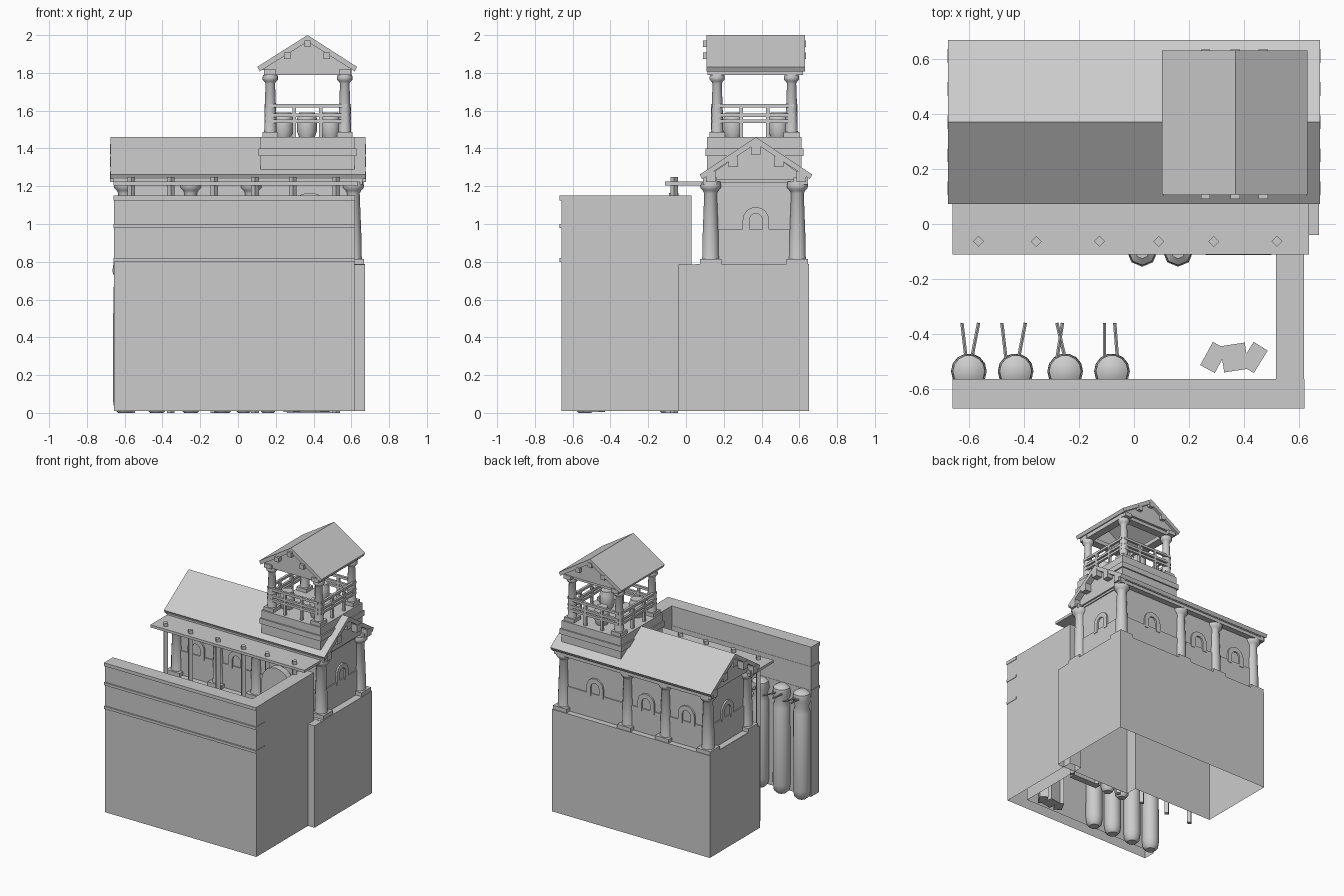
import bpy, bmesh, math
from mathutils import Vector, Matrix

if "Cube" in bpy.data.objects:
    bpy.data.objects.remove(bpy.data.objects["Cube"])


def mesh_object(name, bm, smooth=False):
    bmesh.ops.recalc_face_normals(bm, faces=bm.faces)
    me = bpy.data.meshes.new(name)
    bm.to_mesh(me)
    bm.free()
    ob = bpy.data.objects.new(name, me)
    bpy.context.collection.objects.link(ob)
    if smooth:
        bpy.context.view_layer.objects.active = ob
        ob.select_set(True)
        bpy.ops.object.shade_smooth_by_angle(angle=math.radians(40))
        ob.select_set(False)
    return ob


def box(name, x0, x1, y0, y1, z0, z1, rot=0):
    bm = bmesh.new()
    m = (Matrix.Translation(((x0 + x1) / 2, (y0 + y1) / 2, (z0 + z1) / 2))
         @ Matrix.Rotation(rot, 4, 'Z') @ Matrix.Diagonal((x1 - x0, y1 - y0, z1 - z0, 1)))
    bmesh.ops.create_cube(bm, size=1, matrix=m)
    return mesh_object(name, bm)


def prism(name, pts, vec, open_start=False):
    """Extrude a closed outline of 3D points along vec."""
    bm = bmesh.new()
    a = [bm.verts.new(p) for p in pts]
    b = [bm.verts.new(Vector(p) + Vector(vec)) for p in pts]
    n = len(pts)
    for i in range(n):
        bm.faces.new((a[i], a[(i + 1) % n], b[(i + 1) % n], b[i]))
    if not open_start:
        bm.faces.new(a)
    bm.faces.new(b)
    return mesh_object(name, bm)


def lathe(name, x, y, profile, sides=14):
    bm = bmesh.new()
    rings = []
    for r, z in profile:
        rings.append([bm.verts.new((x + r * math.cos(2 * math.pi * i / sides),
                                    y + r * math.sin(2 * math.pi * i / sides), z)) for i in range(sides)])
    for a, b in zip(rings, rings[1:]):
        for i in range(sides):
            j = (i + 1) % sides
            bm.faces.new((a[i], a[j], b[j], b[i]))
    bm.faces.new(rings[0])
    bm.faces.new(rings[-1])
    return mesh_object(name, bm, True)


def rod(name, p, q, r, sides=6):
    p, q = Vector(p), Vector(q)
    bm = bmesh.new()
    m = Matrix.Translation((p + q) / 2) @ (q - p).to_track_quat('Z', 'Y').to_matrix().to_4x4()
    bmesh.ops.create_cone(bm, cap_ends=True, segments=sides, radius1=r, radius2=r, depth=(q - p).length, matrix=m)
    return mesh_object(name, bm)


def column(name, x, y, z0, z1, r):
    h = z1 - z0
    box(name + "_plinth", x - 1.3 * r, x + 1.3 * r, y - 1.3 * r, y + 1.3 * r, z0, z0 + 0.08 * h)
    lathe(name, x, y, [(1.05 * r, z0 + .07 * h), (1.05 * r, z0 + .1 * h), (r, z0 + .12 * h), (r, z0 + .3 * h),
                       (.78 * r, z0 + .86 * h), (.95 * r, z0 + .89 * h), (1.25 * r, z0 + .92 * h),
                       (1.3 * r, z0 + .95 * h), (1.2 * r, z1)])


# lower storey: hollow block with a stepped front and open underside
prism("lower_storey", [(-.657, .05, .01), (.03, .05, .01), (.03, -.04, .01), (.672, -.04, .01),
                       (.672, .652, .01), (-.657, .652, .01)], (0, 0, .775), True)

# courtyard wall (L shape), open underneath, with raised bands on the front run
wall = [(-.657, -.66), (.617, -.66), (.617, .03), (.515, .03), (.515, -.565), (-.657, -.565)]
prism("courtyard_wall", [(x, y, .01) for x, y in wall], (0, 0, 1.14), True)
for z0, z1 in ((.80, .82), (.98, 1.0), (1.125, 1.15)):
    box("wall_band", -.66, .62, -.67, -.563, z0, z1)

# upper storey walls and dado band
WX0, WX1, WY0, WY1 = -.60, .61, .12, .60
box("upper_walls", WX0, WX1, WY0, WY1, .78, 1.25)
box("dado", WX0 - .008, WX1 + .008, WY0 - .008, WY1 + .008, .78, .97)
box("floor_slab", -.655, .672, .05, .652, .765, .787)


def arch(name, center, along, out):
    """Raised arch moulding around a niche."""
    c, u, n = Vector(center), Vector(along), Vector(out)
    up = Vector((0, 0, 1))
    pts = []
    for r, order in ((.07, range(9)), (.035, range(8, -1, -1))):
        arc = [c + u * r * math.cos(math.pi * i / 8) + up * r * math.sin(math.pi * i / 8) for i in order]
        pts += [arc[0] - up * .07] + arc + [arc[-1] - up * .07]
    prism(name, pts, n * .012)


for x in (.34, -.09, -.43):
    arch("back_arch", (x, WY1, 1.02), (1, 0, 0), (0, 1, 0))
    arch("front_arch", (x, WY0, 1.02), (1, 0, 0), (0, -1, 0))
arch("right_arch", (WX1, .37, 1.02), (0, 1, 0), (1, 0, 0))
arch("left_arch", (WX0, .37, 1.02), (0, 1, 0), (-1, 0, 0))

# colonnade
for x in (.61, .07, -.25, -.60):
    for y in (.13, .59):
        column("column", x, y, .78, 1.225, .044)

# main roof: gable wall, two sloping slabs, eave beams, purlin ends
prism("main_gable", [(-.63, .09, 1.235), (-.63, .65, 1.235), (-.63, .37, 1.43)], (1.26, 0, 0))
prism("main_roof", [(-.675, .085, 1.238), (-.675, .37, 1.425), (-.675, .655, 1.238), (-.675, .669, 1.262),
                    (-.675, .37, 1.46), (-.675, .073, 1.262)], (1.35, 0, 0))
for y in (.13, .61):
    box("eave_beam", -.66, .66, y - .04, y + .035, 1.21, 1.245)
for y, z in ((.37, 1.395), (.25, 1.33), (.49, 1.33), (.13, 1.25), (.61, 1.25)):
    for x in (-.65, .65):
        box("purlin_end", x - .028, x + .028, y - .025, y + .025, z - .028, z + .028)

# front canopy on posts reaching the ground
box("canopy", -.66, .635, -.11, .17, 1.205, 1.225)
for x in (-.565, -.355, -.125, .09, .29, .52):
    rod("canopy_post", (x, -.063, 0), (x, -.063, 1.25), .02, 4)

# tower base
CX, CY = .368, .362
for h, z0, z1 in ((.25, 1.22, 1.36), (.26, 1.36, 1.40), (.25, 1.40, 1.46)):
    box("tower_base", CX - h, CX + h, CY - h, CY + h, z0, z1)

# tower columns and railings
for sx in (-1, 1):
    for sy in (-1, 1):
        column("tower_column", CX + sx * .197, CY + sy * .197, 1.46, 1.79, .032)
for s in (-1, 1):
    for z in (1.545, 1.575, 1.625):
        e = .009
        box("rail_x", CX - .21, CX + .21, CY + s * .22 - e, CY + s * .22 + e, z - e, z + e)
        box("rail_y", CX + s * .22 - e, CX + s * .22 + e, CY - .21, CY + .21, z - e, z + e)
    for t in (-.07, .07):
        e = .009
        box("rail_post", CX + t - e, CX + t + e, CY + s * .22 - e, CY + s * .22 + e, 1.46, 1.635)
        box("rail_post", CX + s * .22 - e, CX + s * .22 + e, CY + t - e, CY + t + e, 1.46, 1.635)

# barrels on the tower deck
for x, y in ((.24, .25), (.365, .49), (.49, .25)):
    lathe("barrel", x, y, [(.042, 1.46), (.052, 1.49), (.052, 1.56), (.042, 1.58), (.042, 1.59)], 12)

# tower roof, ridge running front to back
prism("tower_roof", [(.115, .108, 1.808), (CX, .108, 1.965), (.618, .108, 1.808), (.63, .108, 1.832),
                     (CX, .108, 2.0), (.102, .108, 1.832)], (0, .522, 0))
for y in (.125, .59):
    prism("tower_gable", [(.125, y, 1.815), (.608, y, 1.815), (CX, y, 1.972)], (0, .02, 0))
for s in (-1, 1):
    box("roof_beam_y", CX + s * .2 - .03, CX + s * .2 + .03, .115, .62, 1.79, 1.82)
    box("roof_beam_x", .14, .60, CY + s * .2 - .03, CY + s * .2 + .03, 1.79, 1.82)
    for x, z in ((CX, 1.955), (.26, 1.89), (.47, 1.89)):
        y = CY + s * .25
        box("tower_purlin_end", x - .017, x + .017, y - .022, y + .022, z - .017, z + .017)

# tall jars standing along the courtyard wall, each with two sticks
JAR = [(.035, 0), (.055, .02), (.062, .07), (.06, .66), (.048, .70), (.065, .75), (.058, .80), (.03, .82)]
for x, a0, a1, b0, b1 in ((-.60, -.61, -.625, -.59, -.565), (-.43, -.465, -.48, -.42, -.395),
                          (-.25, -.28, -.26, -.25, -.28), (-.08, -.107, -.107, -.06, -.07)):
    lathe("tall_jar", x, -.535, JAR)
    for p, q in ((a0, a1), (b0, b1)):
        rod("jar_stick", (p, -.49, .77), (q, -.36, .79), .007)
for x in (.03, .16):
    lathe("porch_jar", x, -.10, [(r * .85, z) for r, z in JAR], 8)

# arched panel leaning under the canopy
top = [(.38 + .12 * math.cos(math.pi * i / 10), -.09, 1.045 + .12 * math.sin(math.pi * i / 10)) for i in range(11)]
prism("arched_panel", [(.26, -.112, 0), (.50, -.112, 0)] + top, (0, .05, 0))

# blocks in the courtyard
for x, y, w, a in ((.29, -.485, .03, -.5), (.365, -.485, .045, .15), (.435, -.485, .03, -.55)):
    box("block", x - w, x + w, y - .048, y + .048, 0.005, .25, a)
